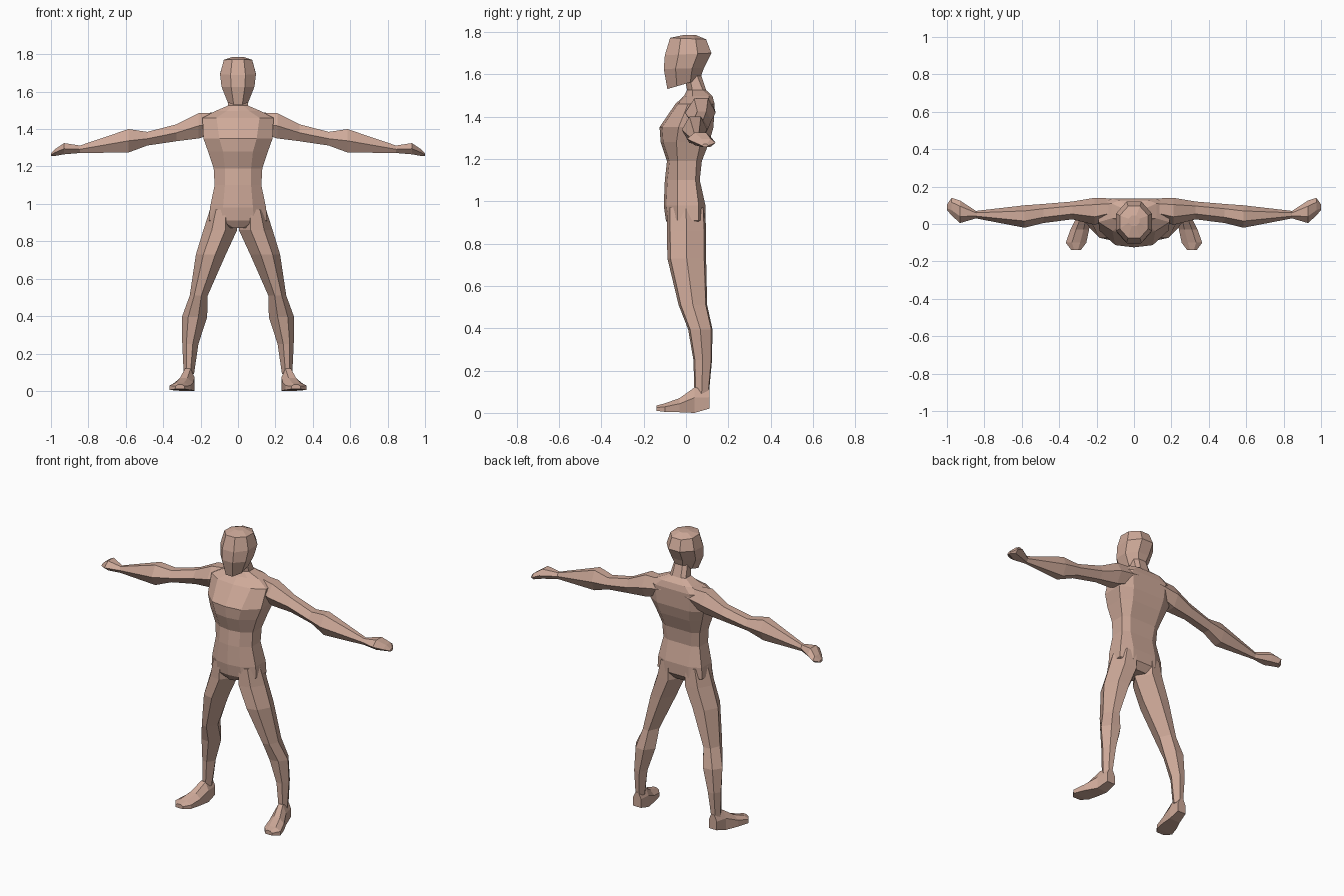
import bpy, bmesh, math

skin = bpy.data.materials.new("skin")
skin.diffuse_color = (0.62, 0.40, 0.32, 1)


def loft(name, rings):
    """Skin a list of equal-length point rings, with capped ends."""
    bm = bmesh.new()
    vs = [[bm.verts.new(p) for p in r] for r in rings]
    n = len(vs[0])
    for a, b in zip(vs, vs[1:]):
        for i in range(n):
            j = (i + 1) % n
            bm.faces.new((a[i], a[j], b[j], b[i]))
    bm.faces.new(vs[0])
    bm.faces.new(vs[-1])
    bmesh.ops.recalc_face_normals(bm, faces=bm.faces)
    me = bpy.data.meshes.new(name)
    bm.to_mesh(me)
    bm.free()
    me.materials.append(skin)
    ob = bpy.data.objects.new(name, me)
    bpy.context.collection.objects.link(ob)
    return ob


def pair(name, rings):
    """Left and right copies of a limb."""
    for side, s in (("left", 1), ("right", -1)):
        loft(side + "_" + name, [[(s * x, y, z) for x, y, z in r] for r in rings])


def section(shape, a0, a1, b0, b1):
    """Scale a unit outline into a box."""
    return [(a0 + u * (a1 - a0), b0 + v * (b1 - b0)) for u, v in shape]


# Torso and neck: z, front half width, side half width, y front, y side front,
# y side back, back half width, y back
torso = [
    (1.60, .025, .045, -.01, .015, .05, .025, .07),
    (1.525, .03, .055, .005, .03, .08, .03, .095),
    (1.497, .06, .12, -.01, .03, .11, .08, .125),
    (1.46, .115, .19, -.05, .01, .10, .12, .135),
    (1.35, .10, .185, -.125, -.035, .09, .11, .13),
    (1.28, .08, .16, -.12, -.045, .07, .10, .11),
    (1.19, .07, .13, -.09, -.04, .05, .09, .075),
    (1.10, .07, .125, -.10, -.04, .045, .08, .065),
    (0.98, .08, .15, -.105, -.04, .06, .08, .092),
    (0.91, .085, .155, -.095, -.04, .06, .08, .09),
    (0.87, .02, .06, -.075, -.03, .05, .03, .06),
]
loft("torso", [
    [(0, yf, z), (fx, yf + .012, z), (sx, a, z), (sx, b, z), (bx, yb, z),
     (-bx, yb, z), (-sx, b, z), (-sx, a, z), (-fx, yf + .012, z)]
    for z, fx, sx, yf, a, b, bx, yb in torso])

# Head: y front, z front, y back, z back, half width
head = [
    (-.088, 1.53, .065, 1.575, .055),
    (-.105, 1.625, .085, 1.63, .088),
    (-.10, 1.69, .12, 1.70, .096),
    (-.075, 1.772, .095, 1.765, .076),
    (-.01, 1.786, .045, 1.786, .03),
]
rings = []
for yf, zf, yb, zb, w in head:
    ring = []
    for i in range(8):
        a = math.radians(22.5 + 45 * i)
        t = (1 + math.cos(a) / math.cos(math.pi / 8)) / 2
        ring.append((w * math.sin(a) / math.cos(math.pi / 8),
                     yf + t * (yb - yf), zf + t * (zb - zf)))
    rings.append(ring)
loft("head", rings)

# Legs: z, x inner, x outer, y front, y back
hexa = [(0, .5), (.35, 0), (.75, .08), (1, .5), (.75, .95), (.3, 1)]
leg = [
    (.97, .02, .15, -.09, .09),
    (.86, .005, .185, -.09, .095),
    (.73, .065, .225, -.088, .095),
    (.51, .162, .258, -.035, .10),
    (.395, .165, .30, .01, .125),
    (.25, .212, .298, .035, .123),
    (.09, .235, .29, .04, .108),
]
pair("leg", [[(x, y, z) for x, y in section(hexa, x0, x1, y0, y1)]
             for z, x0, x1, y0, y1 in leg])

# Feet: y, x inner, x outer, z bottom, z top
sole = [(0, 0), (1, 0), (1, .6), (.7, 1), (.3, 1), (0, .6)]
foot = [
    (.11, .235, .29, .02, .11),
    (.04, .232, .305, 0, .12),
    (-.03, .24, .34, .003, .07),
    (-.10, .255, .365, .005, .045),
    (-.14, .285, .335, .01, .035),
]
pair("foot", [[(x, y, z) for x, z in section(sole, x0, x1, z0, z1)]
              for y, x0, x1, z0, z1 in foot])

# Arms and hands: x, y front, y back, z bottom, z top
oval = [(0, .5), (.3, 1), (.75, 1), (1, .5), (.75, 0), (.3, 0)]
arm = [
    (.08, .04, .135, 1.39, 1.49),
    (.21, -.005, .14, 1.35, 1.485),
    (.33, .025, .12, 1.335, 1.425),
    (.485, .005, .107, 1.312, 1.385),
    (.585, -.02, .10, 1.275, 1.40),
    (.845, .03, .07, 1.272, 1.312),
    (.93, .005, .125, 1.265, 1.325),
    (.975, .045, .14, 1.257, 1.295),
    (1.0, .075, .105, 1.256, 1.27),
]
pair("arm", [[(x, y, z) for y, z in section(oval, y0, y1, z0, z1)]
             for x, y0, y1, z0, z1 in arm])
